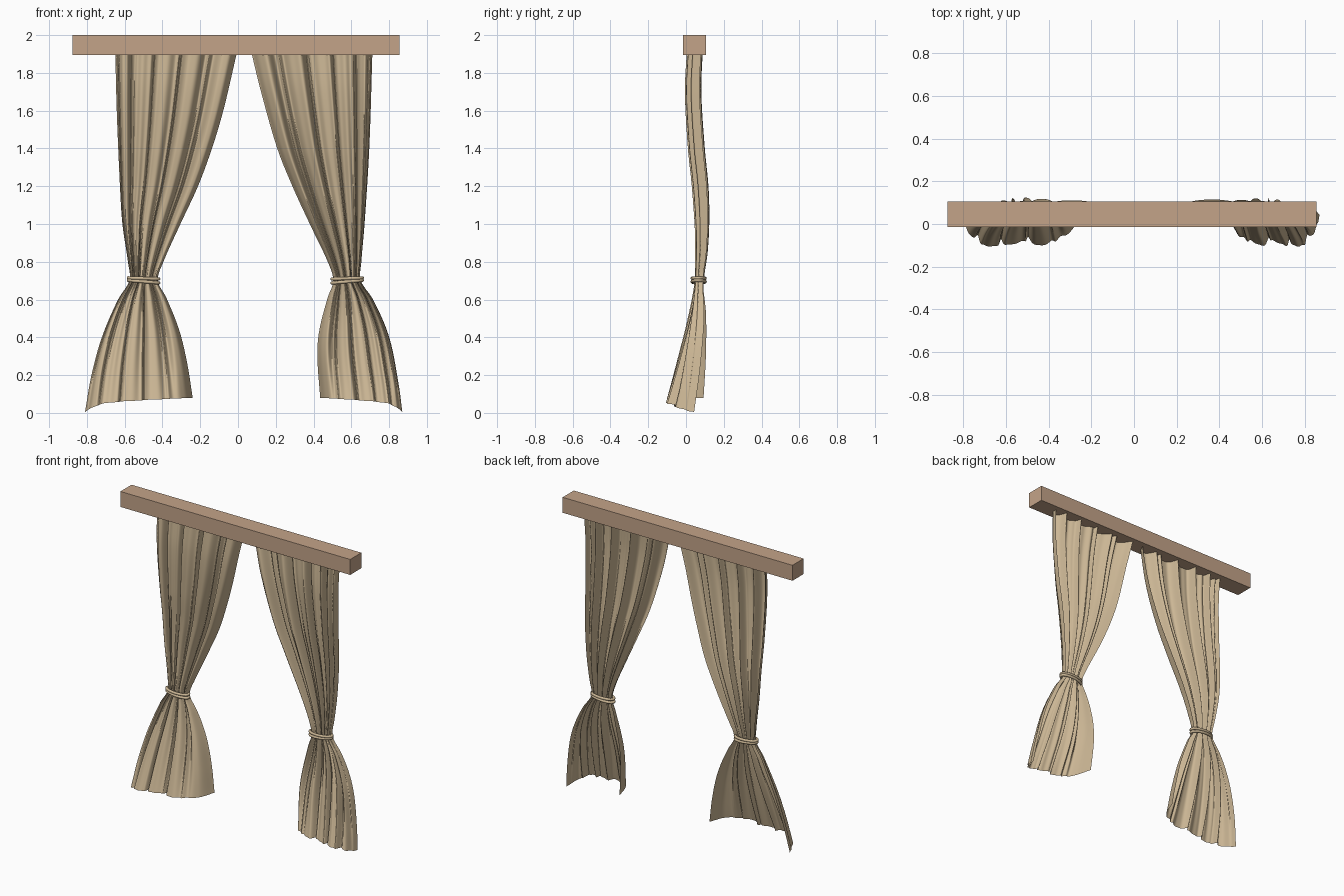
import bpy, bmesh
from math import sin, cos, pi

if "Cube" in bpy.data.objects:
    bpy.data.objects.remove(bpy.data.objects["Cube"])


def material(name, color):
    m = bpy.data.materials.new(name)
    m.diffuse_color = color
    m.use_nodes = True
    m.node_tree.nodes["Principled BSDF"].inputs["Base Color"].default_value = m.diffuse_color
    return m


CLOTH = material("beige_cloth", (0.60, 0.47, 0.30, 1))
WOOD = material("light_wood", (0.55, 0.37, 0.25, 1))


def curve(knots, t):
    """Smooth interpolation through (position, value) knots."""
    n = len(knots)
    t = min(max(t, knots[0][0]), knots[-1][0])
    i = next((k for k in range(n - 1) if t <= knots[k + 1][0]), n - 2)

    def slope(k):
        a, b = knots[max(k - 1, 0)], knots[min(k + 1, n - 1)]
        return (b[1] - a[1]) / (b[0] - a[0])
    (x0, y0), (x1, y1) = knots[i], knots[i + 1]
    h = x1 - x0
    s = (t - x0) / h
    return ((2*s**3 - 3*s*s + 1) * y0 + (s**3 - 2*s*s + s) * h * slope(i)
            + (3*s*s - 2*s**3) * y1 + (s**3 - s*s) * h * slope(i + 1))


# Silhouette edges against height (z, x), bottom to top
LEFT = {
    "outer": [(0, -.81), (.2, -.775), (.4, -.72), (.6, -.635), (.7, -.575), (.8, -.583),
              (1, -.612), (1.2, -.625), (1.6, -.642), (1.92, -.65)],
    "inner": [(0, -.24), (.2, -.268), (.4, -.31), (.6, -.38), (.7, -.425), (.8, -.395),
              (1, -.305), (1.2, -.212), (1.4, -.138), (1.6, -.078), (1.92, -.003)],
    "seed": 0.0}
RIGHT = {
    "outer": [(0, .87), (.15, .85), (.4, .80), (.6, .715), (.7, .65), (.8, .653),
              (1, .67), (1.4, .695), (1.92, .712)],
    "inner": [(0, .435), (.25, .42), (.4, .43), (.6, .475), (.7, .505), (.8, .475),
              (1, .38), (1.2, .288), (1.4, .208), (1.7, .122), (1.92, .068)],
    "seed": 0.5}
# Middle depth and fold size against height
DEPTH = [(0, .045), (.25, .06), (.5, .07), (.7, .068), (.85, .078), (1, .08),
         (1.2, .07), (1.4, .05), (1.7, .033), (1.92, .042)]
FOLD = [(0, .022), (.25, .034), (.5, .036), (.7, .027), (.85, .036), (1.2, .048), (1.92, .046)]
# Hem: forward sweep and height across the width, outer edge to inner edge
SWEEP = [(0, -.02), (.08, -.09), (.2, -.14), (.5, -.125), (.8, -.125), (.92, -.05), (1, .03)]
HEM = [(0, .005), (.08, .032), (.2, .052), (.5, .066), (.8, .075), (1, .08)]
TIE_Z, TOP_Z = 0.70, 1.91


def folds(u, seed):
    w = u ** 0.75
    return (.55 * sin(2*pi*5*w + .6 + seed) + .3 * sin(2*pi*9*w + 2 + seed)
            + .18 * sin(2*pi*14*w + 1))


def curtain(name, side):
    cols, rows = 180, 70
    bm = bmesh.new()
    grid = []
    for r in range(rows + 1):
        z = TOP_Z * r / rows
        o, i = curve(side["outer"], z), curve(side["inner"], z)
        depth, amp = curve(DEPTH, z), curve(FOLD, z)
        low = max(0, 1 - z / TIE_Z)
        row = []
        for c in range(cols + 1):
            u = c / cols
            f = folds(u, side["seed"])
            # pleats lean sideways a little, most where the cloth is gathered
            lean = .022 * sin(2*pi*5*u**.75 + 2.2) * sin(pi*u)
            x = o + (i - o) * (u + lean)
            y = depth + amp * f + low ** 1.25 * curve(SWEEP, u)
            zz = z if z > TIE_Z else z + curve(HEM, u) * low
            row.append(bm.verts.new((x, y, zz)))
        grid.append(row)
    flip = side["outer"][0][1] > 0
    for r in range(rows):
        for c in range(cols):
            q = [grid[r][c], grid[r][c+1], grid[r+1][c+1], grid[r+1][c]]
            bm.faces.new(q[::-1] if flip else q).smooth = True
    me = bpy.data.meshes.new(name)
    bm.to_mesh(me)
    bm.free()
    ob = bpy.data.objects.new(name, me)
    bpy.context.collection.objects.link(ob)
    me.materials.append(CLOTH)


def tie_cord(name, cx, tilt):
    """Two strands of cord looped round the gathered cloth."""
    cu = bpy.data.curves.new(name, 'CURVE')
    cu.dimensions = '3D'
    cu.bevel_depth = .009
    cu.bevel_resolution = 3
    for k, (dz, lean) in enumerate([(-.008, tilt), (.009, tilt * .4)]):
        sp = cu.splines.new('POLY')
        n = 40
        sp.points.add(n - 1)
        for j, p in enumerate(sp.points):
            a = 2 * pi * j / n
            p.co = (cx + .08 * cos(a), .067 + .034 * sin(a),
                    TIE_Z + .003 + dz + lean * cos(a), 1)
        sp.use_cyclic_u = True
        sp.use_smooth = True
    cu.materials.append(CLOTH)
    ob = bpy.data.objects.new(name, cu)
    bpy.context.collection.objects.link(ob)


# Curtains and their tie cords
curtain("left_curtain", LEFT)
curtain("right_curtain", RIGHT)
tie_cord("left_tie_cord", -.50, -.007)
tie_cord("right_tie_cord", .578, .007)

# Wooden pelmet beam
bpy.ops.mesh.primitive_cube_add(size=1, location=(-.01, .045, 1.9475))
beam = bpy.context.object
beam.name = "pelmet_beam"
beam.scale = (1.73, .12, .105)
beam.data.materials.append(WOOD)
